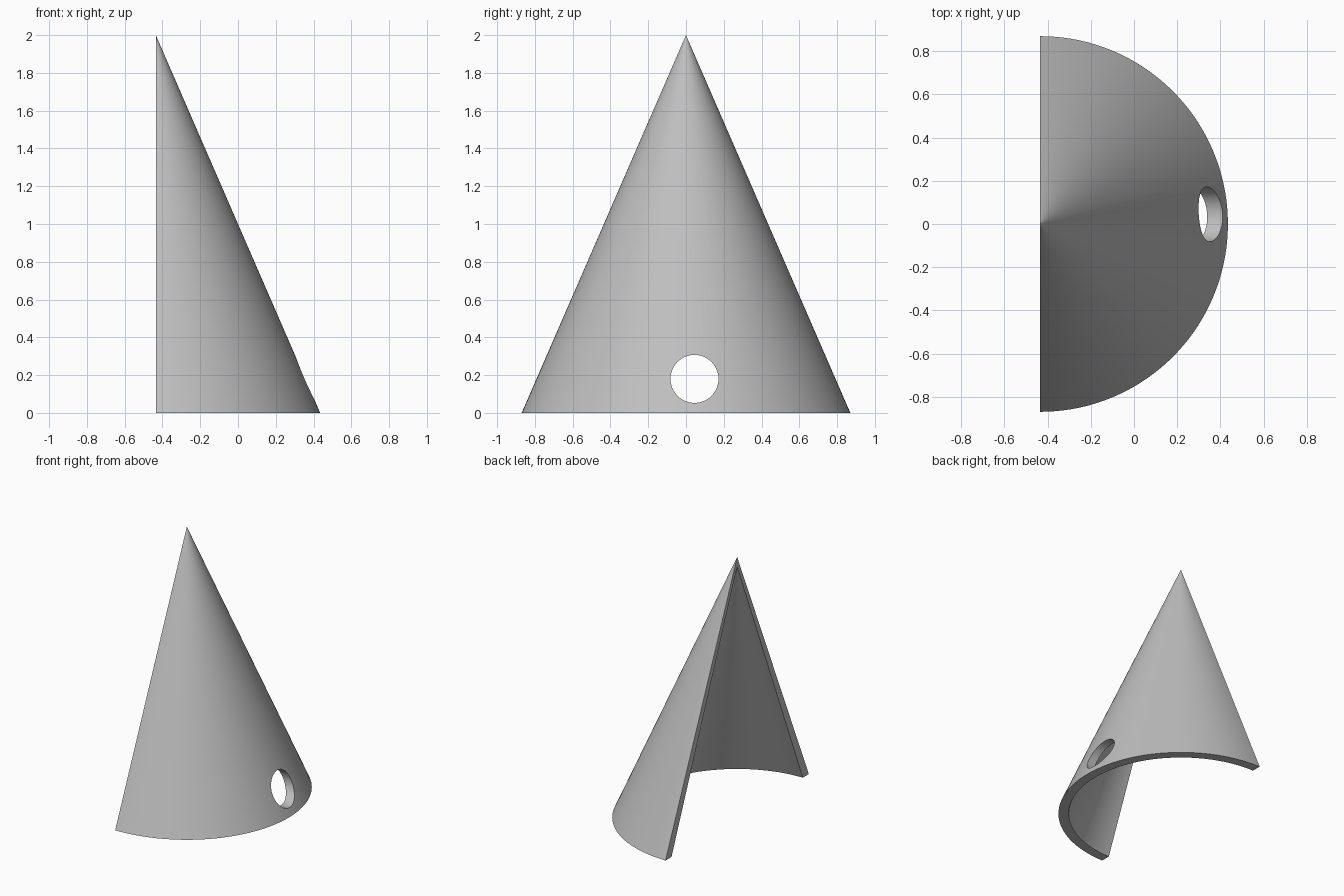
import bpy, bmesh
from math import pi, sin, cos, radians

cube = bpy.data.objects.get("Cube")
if cube:
    bpy.data.objects.remove(cube, do_unlink=True)

RADIUS, HEIGHT, WALL = 0.87, 2.0, 0.073
AXIS_X = -RADIUS / 2
STEPS = 72

grey = bpy.data.materials.new("Plain grey")
grey.use_nodes = True
colour = (0.52, 0.52, 0.52, 1)
grey.diffuse_color = colour
grey.node_tree.nodes["Principled BSDF"].inputs["Base Color"].default_value = colour


def arc(bm, radius, z):
    """Half circle of vertices around the cone axis, open towards -x."""
    angles = [-pi / 2 + pi * i / STEPS for i in range(STEPS + 1)]
    return [bm.verts.new((AXIS_X + radius * cos(a), radius * sin(a), z)) for a in angles]


def half_cone(bm, radius, height):
    """Half cone skin; a small ring near the tip keeps the shading clean."""
    base = arc(bm, radius, 0)
    ring = arc(bm, radius * 0.02, height * 0.98)
    tip = bm.verts.new((AXIS_X, 0, height))
    for i in range(STEPS):
        bm.faces.new((base[i], base[i + 1], ring[i + 1], ring[i]))
        bm.faces.new((ring[i], ring[i + 1], tip))
    return base, ring, tip


# Half cone shell: outer skin, inner skin, bottom rim and two cut edges
bm = bmesh.new()
base_o, ring_o, tip_o = half_cone(bm, RADIUS, HEIGHT)
base_i, ring_i, tip_i = half_cone(bm, RADIUS - WALL, HEIGHT - WALL)
for i in range(STEPS):
    bm.faces.new((base_o[i], base_i[i], base_i[i + 1], base_o[i + 1]))
for end in (0, -1):
    bm.faces.new((base_o[end], ring_o[end], tip_o, tip_i, ring_i[end], base_i[end]))
bmesh.ops.recalc_face_normals(bm, faces=bm.faces)
mesh = bpy.data.meshes.new("half_cone_shell")
bm.to_mesh(mesh)
bm.free()
mesh.materials.append(grey)
shell = bpy.data.objects.new("half_cone_shell", mesh)
bpy.context.collection.objects.link(shell)

# Round hole through the wall, low on the curved side
bpy.ops.mesh.primitive_cylinder_add(vertices=64, radius=0.127, depth=0.8,
                                    location=(0.35, 0.045, 0.18),
                                    rotation=(0, pi / 2, 0))
cutter = bpy.context.object
cutter.name = "hole_cutter"
cutter.hide_render = True
cutter.data.materials.append(grey)

cut = shell.modifiers.new("Hole", 'BOOLEAN')
cut.operation = 'DIFFERENCE'
cut.solver = 'EXACT'
cut.object = cutter

bpy.ops.object.select_all(action='DESELECT')
shell.select_set(True)
bpy.context.view_layer.objects.active = shell
bpy.ops.object.modifier_apply(modifier=cut.name)
bpy.data.objects.remove(cutter, do_unlink=True)
bpy.ops.object.shade_smooth_by_angle(angle=radians(30))
